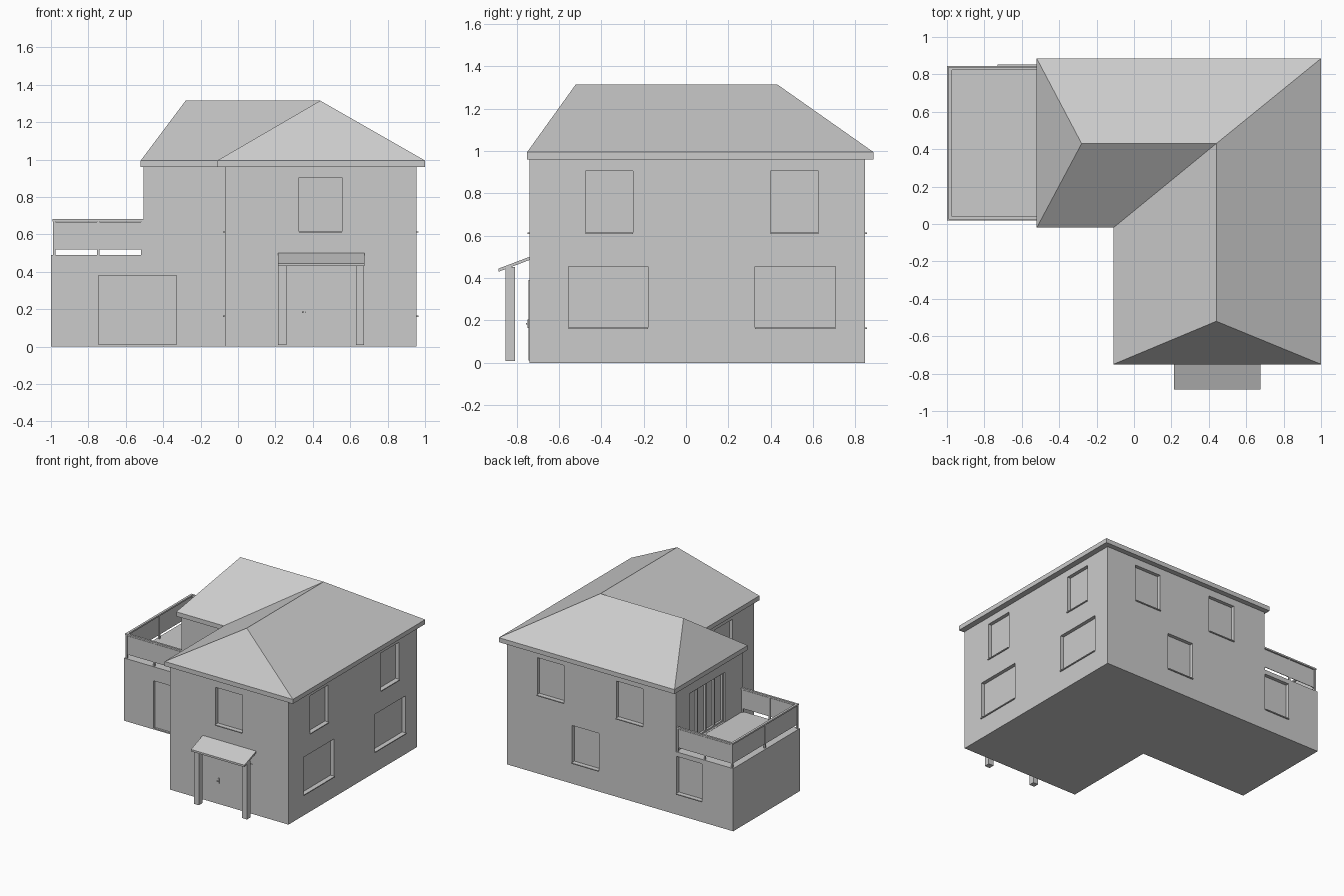
import bpy, bmesh

if "Cube" in bpy.data.objects:
    bpy.data.objects.remove(bpy.data.objects["Cube"])

def mesh_object(name, verts, faces):
    me = bpy.data.meshes.new(name)
    me.from_pydata(verts, [], faces)
    bm = bmesh.new()
    bm.from_mesh(me)
    bmesh.ops.recalc_face_normals(bm, faces=bm.faces)
    bm.to_mesh(me)
    bm.free()
    ob = bpy.data.objects.new(name, me)
    bpy.context.collection.objects.link(ob)
    return ob

def prism(name, low, high):
    # closed solid between two matching rings of points
    n = len(low)
    sides = [(i, (i + 1) % n, n + (i + 1) % n, n + i) for i in range(n)]
    return mesh_object(name, low + high, [tuple(range(n))[::-1], tuple(range(n, 2 * n))] + sides)

def box(name, x0, x1, y0, y1, z0, z1):
    x0, x1 = sorted((x0, x1))
    y0, y1 = sorted((y0, y1))
    ring = [(x0, y0), (x1, y0), (x1, y1), (x0, y1)]
    return prism(name, [(x, y, z0) for x, y in ring], [(x, y, z1) for x, y in ring])

def wall_box(name, wall, u0, u1, d0, d1, z0, z1):
    # box placed on a wall: u runs along it, d is the distance outwards
    axis, pos, s = wall
    a, b = pos + s * d0, pos + s * d1
    if axis == 'x':
        return box(name, a, b, u0, u1, z0, z1)
    return box(name, u0, u1, a, b, z0, z1)

# outer wall planes: axis, position, outward sign
FRONT, BACK, RIGHT = ('y', -0.74, -1), ('y', 0.845, 1), ('x', 0.955, 1)
INNER, GARAGE, BALCONY = ('x', -0.07, -1), ('y', 0.02, -1), ('x', -0.505, -1)
UP, LOW = (0.61, 0.905), (0.16, 0.455)

# L-shaped house body with the lower garage block
plan = [(-0.505, 0.02), (-0.07, 0.02), (-0.07, -0.74), (0.955, -0.74), (0.955, 0.845), (-0.505, 0.845)]
walls = prism("house_walls", [(x, y, 0) for x, y in plan], [(x, y, 0.965) for x, y in plan])
garage = box("garage_block", -1, -0.505, 0.02, 0.845, 0, 0.49)

cutters = []
def recess(wall, u0, u1, z, depth, targets=None):
    c = wall_box("recess_cutter", wall, u0, u1, -depth, 0.05, *z)
    cutters.append((c, targets or [walls]))

# windows: recess, pane and sill
windows = [(FRONT, 0.325, 0.555, UP)]
for w in (RIGHT, INNER):
    windows += [(w, -0.475, -0.25, UP), (w, -0.555, -0.18, LOW)]
windows += [(RIGHT, 0.40, 0.625, UP), (RIGHT, 0.325, 0.705, LOW),
            (BACK, 0.465, 0.695, UP), (BACK, -0.22, 0.01, UP),
            (BACK, 0.163, 0.393, LOW), (BACK, -0.73, -0.51, LOW)]
for w, u0, u1, z in windows:
    recess(w, u0, u1, z, 0.034, [garage] if u1 < -0.505 and w is BACK else None)
    wall_box("window_pane", w, u0, u1, -0.034, -0.028, *z)
    wall_box("window_sill", w, u0, u1, -0.03, 0.009, z[0] - 0.001, z[0] + 0.006)

# garage door
recess(GARAGE, -0.745, -0.33, (0.01, 0.38), 0.02, [walls, garage])
wall_box("garage_door", GARAGE, -0.742, -0.333, -0.02, -0.012, 0.012, 0.377)

# balcony doors: recess, frame and mullions
recess(BALCONY, 0.24, 0.67, (0.492, 0.88), 0.03)
for i in range(5):
    u = 0.24 + i * 0.418 / 4
    wall_box("balcony_door_mullion", BALCONY, u, u + 0.012, -0.03, -0.012, 0.492, 0.88)
for z in (0.492, 0.868):
    wall_box("balcony_door_rail", BALCONY, 0.24, 0.67, -0.03, -0.014, z, z + 0.012)

# carve the recesses into the walls
for c, targets in cutters:
    for t in targets:
        m = t.modifiers.new("recess", 'BOOLEAN')
        m.operation, m.solver, m.object = 'DIFFERENCE', 'EXACT', c
dg = bpy.context.evaluated_depsgraph_get()
results = [(t, bpy.data.meshes.new_from_object(t.evaluated_get(dg))) for t in (walls, garage)]
for t, me in results:
    t.modifiers.clear()
    t.data = me
for c, _ in cutters:
    bpy.data.objects.remove(c)

# hipped roof with fascia band
eave = [(-0.52, -0.02), (-0.11, -0.02), (-0.11, -0.75), (1.0, -0.75), (1.0, 0.885), (-0.52, 0.885)]
ridge = [(-0.28, 0.43, 1.315), (0.44, 0.43, 1.315), (0.44, -0.52, 1.315)]
rv = [(x, y, z) for z in (0.96, 0.995) for x, y in eave] + ridge
rf = [(5, 4, 3, 2, 1, 0)] + [(i, (i + 1) % 6, 6 + (i + 1) % 6, 6 + i) for i in range(6)]
rf += [(6, 7, 13, 12), (7, 8, 14, 13), (8, 9, 14), (9, 10, 13, 14), (10, 11, 12, 13), (11, 6, 12)]
mesh_object("hip_roof", rv, rf)

# front door with lever handle
wall_box("front_door", FRONT, 0.245, 0.645, 0, 0.004, 0.01, 0.39)
wall_box("door_handle_plate", FRONT, 0.352, 0.360, 0.004, 0.009, 0.165, 0.205)
wall_box("door_handle_lever", FRONT, 0.342, 0.362, 0.009, 0.016, 0.18, 0.187)

# porch: sloping roof on two posts
profile = [(-0.885, 0.43), (-0.735, 0.487), (-0.735, 0.502), (-0.885, 0.445)]
prism("porch_roof", [(0.213, y, z) for y, z in profile], [(0.675, y, z) for y, z in profile])
for x in (0.214, 0.63):
    box("porch_post", x, x + 0.044, -0.852, -0.808, 0.008, 0.452)

# balcony railing: posts, glass panels and top rail on three sides
X0, X1, Y0, Y1 = -0.983, -0.512, 0.031, 0.832
xm, ym = (X0 + X1) / 2, (Y0 + Y1) / 2
for x, y in [(x, y) for y in (Y0, Y1) for x in (X0, xm, X1)] + [(X0, ym)]:
    box("railing_post", x - 0.006, x + 0.006, y - 0.006, y + 0.006, 0.49, 0.672)
for y in (Y0, Y1):
    box("railing_glass", X0, X1, y - 0.002, y + 0.002, 0.52, 0.665)
    box("railing_top", X0 - 0.009, -0.505, y - 0.008, y + 0.008, 0.67, 0.682)
box("railing_glass", X0 - 0.002, X0 + 0.002, Y0, Y1, 0.52, 0.665)
box("railing_top", X0 - 0.009, X0 + 0.009, Y0, Y1, 0.67, 0.682)
